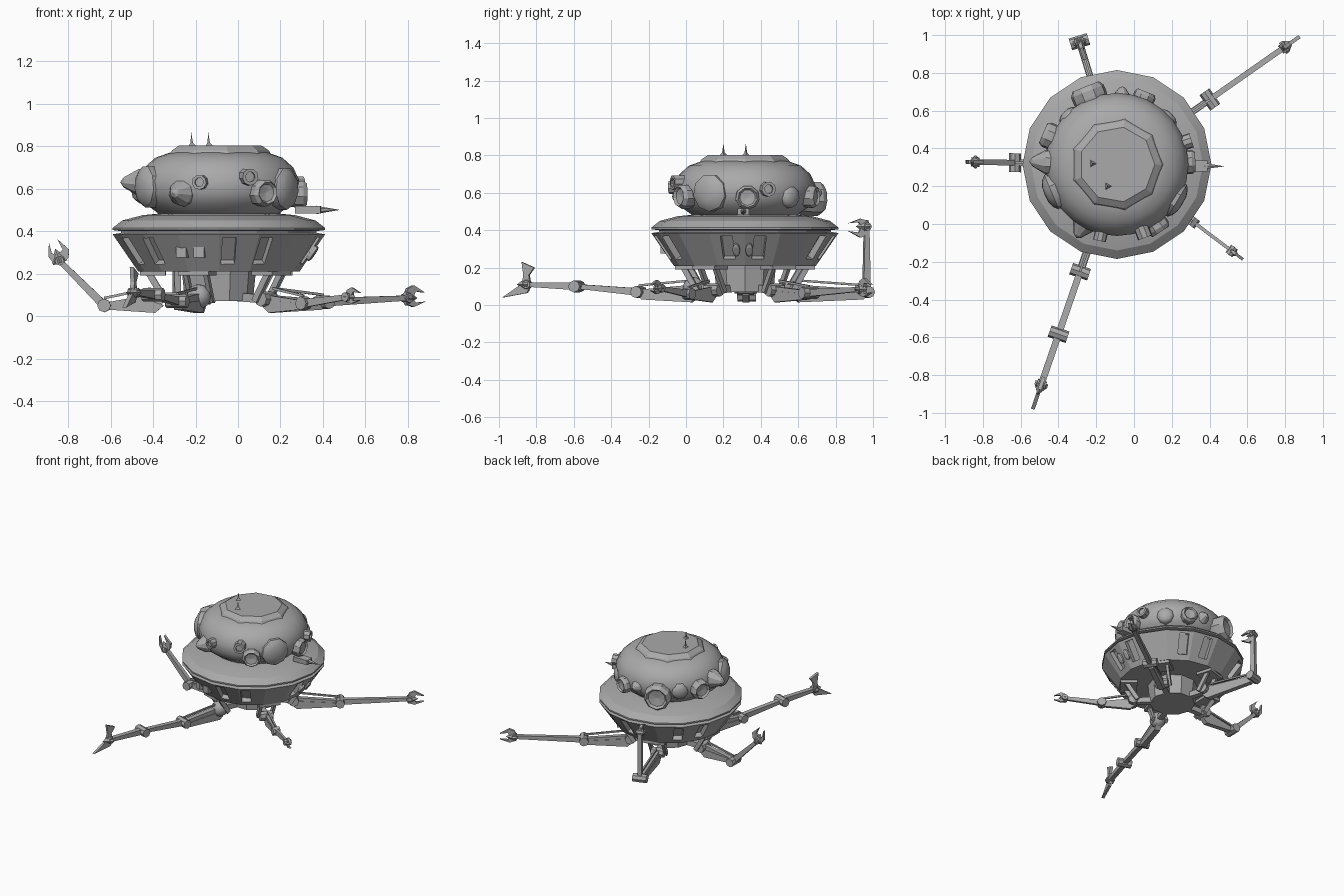
import bpy, bmesh, math
from mathutils import Matrix, Vector

if "Cube" in bpy.data.objects:
    bpy.data.objects.remove(bpy.data.objects["Cube"], do_unlink=True)

grey = bpy.data.materials.new("plain_grey")
GREY = (0.4, 0.4, 0.4, 1)
grey.use_nodes = True
grey.diffuse_color = GREY
grey.node_tree.nodes["Principled BSDF"].inputs["Base Color"].default_value = GREY

CENTRE = Matrix.Translation((-0.09, 0.315, 0))


def around(deg):
    """Frame at the body axis whose x points outward at an angle."""
    return CENTRE @ Matrix.Rotation(math.radians(deg), 4, 'Z')


def finish(name, bm, mat, smooth=0):
    bm.transform(mat)
    bmesh.ops.recalc_face_normals(bm, faces=bm.faces)
    me = bpy.data.meshes.new(name)
    bm.to_mesh(me)
    bm.free()
    me.materials.append(grey)
    ob = bpy.data.objects.new(name, me)
    bpy.context.collection.objects.link(ob)
    if smooth:
        bpy.ops.object.select_all(action='DESELECT')
        ob.select_set(True)
        bpy.context.view_layer.objects.active = ob
        bpy.ops.object.shade_smooth_by_angle(angle=math.radians(smooth))
    return ob


def lathe(name, profile, sides, mat=CENTRE, smooth=0):
    """Spin (radius, height) points about local z."""
    bm = bmesh.new()
    rings = []
    for r, z in profile:
        n = sides if r > 0 else 1
        rings.append([bm.verts.new((r * math.cos(math.tau * i / sides),
                                    r * math.sin(math.tau * i / sides), z)) for i in range(n)])
    for a, b in zip(rings, rings[1:]):
        for i in range(sides):
            j = (i + 1) % sides
            quad = [a[i % len(a)], a[j % len(a)], b[j % len(b)], b[i % len(b)]]
            bm.faces.new(list(dict.fromkeys(quad)))
    for ring in (rings[0], rings[-1]):
        if len(ring) > 1:
            bm.faces.new(ring)
    return finish(name, bm, mat, smooth)


def plate(name, outline, thick, mat):
    """Extrude an (x, z) outline sideways along y."""
    bm = bmesh.new()
    face = bm.faces.new([bm.verts.new((x, -thick / 2, z)) for x, z in outline])
    new = bmesh.ops.extrude_face_region(bm, geom=[face])["geom"]
    bmesh.ops.translate(bm, vec=(0, thick, 0),
                        verts=[v for v in new if isinstance(v, bmesh.types.BMVert)])
    return finish(name, bm, mat)


def box(name, size, mat):
    bm = bmesh.new()
    bmesh.ops.create_cube(bm, size=1)
    bmesh.ops.scale(bm, vec=size, verts=bm.verts)
    return finish(name, bm, mat)


def bar(name, p, q, w, h, mat, taper=1.0):
    """Straight beam between two (x, z) points, of width w and depth h."""
    d = Vector((q[0] - p[0], q[1] - p[1]))
    n = Vector((-d.y, d.x)).normalized() * h / 2
    p, q = Vector(p), Vector(q)
    return plate(name, [p - n, q - n * taper, q + n * taper, p + n], w, mat)


def pin(name, p, r, length, mat):
    """Octagonal hinge lying across a leg."""
    m = mat @ Matrix.Translation((p[0], 0, p[1])) @ Matrix.Rotation(math.pi / 2, 4, 'X')
    return lathe(name, [(r, -length / 2), (r, length / 2)], 8, m)


# Hull: skirt with sunken panels, rim and shallow deck
skirt = lathe("hull_skirt", [(0.15, 0.21), (0.38, 0.21), (0.50, 0.385), (0.47, 0.39)], 16)
tilt = Matrix.Rotation(math.atan2(0.12, 0.175), 4, 'Y')
cutters = []
for base in (35, 107, 179, 251, 323):
    for off in (25, 47):
        m = around(base + off) @ Matrix.Translation((0.45, 0, 0.30)) @ tilt
        cutters.append(box("panel_cutter", (0.09, 0.065, 0.15), m))
for c in cutters:
    mod = skirt.modifiers.new("panel", 'BOOLEAN')
    mod.operation, mod.object, mod.solver = 'DIFFERENCE', c, 'EXACT'
    bpy.context.view_layer.objects.active = skirt
    bpy.ops.object.modifier_apply(modifier=mod.name)
    bpy.data.objects.remove(c, do_unlink=True)
lathe("hull_band", [(0.46, 0.38), (0.46, 0.405)], 16)
lathe("hull_deck", [(0.46, 0.40), (0.50, 0.405), (0.50, 0.415), (0.455, 0.45),
                    (0.36, 0.475), (0.26, 0.485)], 16, smooth=20)
for a in (247, 258):
    box("front_port", (0.04, 0.05, 0.05), around(a) @ Matrix.Translation((0.435, 0, 0.30)))
for a in (354, 3):
    m = around(a) @ Matrix.Translation((0.435, 0, 0.30)) @ tilt @ Matrix.Diagonal((1, 0.5, 1, 1))
    lathe("oval_port", [(0.04, -0.005), (0.04, 0.015), (0.025, 0.02)], 12,
          m @ Matrix.Rotation(math.pi / 2, 4, 'Y'))

# Head: bulging ring with faceted crown
lathe("head", [(0.27, 0.47), (0.30, 0.495), (0.35, 0.53), (0.375, 0.58), (0.378, 0.64),
               (0.35, 0.70), (0.30, 0.745), (0.23, 0.77), (0, 0.775)], 28, smooth=50)
lathe("crown", [(0.25, 0.755), (0.235, 0.78), (0.20, 0.803), (0, 0.803)], 9)
for x, y in ((-0.22, 0.32), (-0.14, 0.20)):
    lathe("antenna", [(0.025, 0.80), (0.008, 0.815), (0, 0.865)], 3,
          Matrix.Translation((x, y, 0)))

# Sensor pods around the head: angle, height, radius, reach, kind
KINDS = {
    "dome": [(1, -0.5), (1, 0.35), (0.8, 0.7), (0.45, 0.95), (0, 1)],
    "lens": [(0.85, -1), (1, 0.3), (1, 0.7), (0.8, 1), (0.65, 0.8), (0, 0.7)],
    "cone": [(1, -0.5), (0.95, 0.2), (0.35, 0.85), (0, 1)],
    "tube": [(1, -1), (1, 1), (0.6, 1), (0.6, 0.8)],
}
PODS = [
    (178, 0.63, 0.07, 0.11, "cone"), (157, 0.60, 0.07, 0.07, "lens"),
    (203, 0.61, 0.10, 0.06, "dome"), (241, 0.58, 0.065, 0.09, "cone"),
    (257, 0.63, 0.035, 0.06, "tube"), (291, 0.655, 0.04, 0.06, "tube"),
    (303, 0.58, 0.065, 0.07, "lens"), (329, 0.60, 0.10, 0.05, "dome"),
    (2, 0.575, 0.065, 0.06, "lens"), (18, 0.62, 0.04, 0.06, "tube"),
    (42, 0.58, 0.06, 0.04, "dome"), (68, 0.58, 0.06, 0.06, "lens"),
    (86, 0.60, 0.05, 0.06, "cone"), (112, 0.57, 0.095, 0.09, "lens"),
    (135, 0.60, 0.06, 0.04, "dome"),
]
for a, z, r, reach, kind in PODS:
    m = around(a) @ Matrix.Translation((0.355, 0, z)) @ Matrix.Rotation(math.pi / 2, 4, 'Y')
    lathe("sensor_" + kind, [(r * s, reach * t) for s, t in KINDS[kind]], 9, m,
          40 if kind == "dome" else 0)

# Side gun under the head
gun = around(359)
box("gun_body", (0.12, 0.06, 0.035), gun @ Matrix.Translation((0.42, 0, 0.50)))
lathe("gun_barrel", [(0.02, 0.46), (0.012, 0.50), (0, 0.57)], 6,
      gun @ Matrix.Translation((0, 0, 0.50)) @ Matrix.Rotation(math.pi / 2, 4, 'Y'))

# Neck below the hull
lathe("neck", [(0.16, 0.07), (0.175, 0.22)], 10)

# Legs: angle, joint chain in (reach, height), beam width, claw direction, claw size
HOOK = [(-0.02, 0), (0, 0.045), (0.035, 0.06), (0.10, 0.025), (0.045, 0.032), (0.03, 0)]
BLADE = [(-0.02, 0), (-0.01, 0.05), (-0.04, 0.09), (0.03, 0.12), (0.02, 0.05), (0.03, 0)]
SPIKE = [(-0.03, 0.01), (0.02, 0.01), (0.14, -0.07), (0, -0.045)]
LEGS = [
    (35, [(0.28, 0.08), (0.60, 0.065), (1.08, 0.085)], 0.03, 0, 1.0),
    (107, [(0.28, 0.09), (0.68, 0.07), (0.68, 0.42)], 0.03, 180, 1.0),
    (179, [(0.28, 0.09), (0.54, 0.05), (0.75, 0.26)], 0.03, 70, 1.0),
    (251, [(0.28, 0.09), (0.60, 0.07), (0.95, 0.10), (1.23, 0.11)], 0.035, 0, 1.0),
    (323, [(0.28, 0.08), (0.50, 0.06), (0.76, 0.09)], 0.018, 0, 0.75),
]
for a, pts, w, turn, size in LEGS:
    m = around(a)
    hip, knee, end = pts[0], pts[1], pts[-1]
    # mounting struts and lower guard
    for side in (-0.05, 0.05):
        bar("hip_strut", (0.34, 0.22), (0.25, 0.07), 0.02, 0.03,
            m @ Matrix.Translation((0, side, 0)))
    box("strut_pad", (0.12, 0.15, 0.02), m @ Matrix.Translation((0.31, 0, 0.20)))
    bar("hip_link", (0.12, 0.09), hip, 0.04, 0.04, m)
    plate("leg_guard", [(0.26, 0.05), (0.30, 0.015), (knee[0] - 0.02, 0.03),
                        (knee[0], 0.06), (0.30, 0.075)], w * 1.2, m)
    bar("piston", (0.32, 0.13), (knee[0], knee[1] + 0.035), 0.012, 0.012, m)
    for p, q in zip(pts, pts[1:]):
        bar("leg_beam", p, q, w, 0.04, m, 0.6)
    pin("hip_pin", hip, 0.035, 0.09, m)
    for p in pts[1:-1]:
        pin("knee_pin", p, 0.032, 0.10 if w > 0.02 else 0.05, m)
    pin("wrist_pin", end, 0.022, 0.05, m)
    # claw prongs
    c = (m @ Matrix.Translation((end[0], 0, end[1]))
         @ Matrix.Rotation(-math.radians(turn), 4, 'Y') @ Matrix.Scale(size, 4))
    if a == 251:
        plate("upper_blade", BLADE, 0.02, c)
        plate("lower_spike", SPIKE, 0.02, c)
    else:
        plate("upper_prong", HOOK, 0.02, c)
        plate("lower_prong", [(x, -z * 0.7) for x, z in HOOK], 0.02, c)
    lathe("claw_collar", [(0.035, -0.01), (0.035, 0.01), (0, 0.06)], 4,
          c @ Matrix.Rotation(math.pi / 2, 4, 'Y'))

# Ball at the root of the front leg
bm = bmesh.new()
bmesh.ops.create_uvsphere(bm, u_segments=12, v_segments=8, radius=0.058)
finish("front_hip_ball", bm, around(251) @ Matrix.Translation((0.29, 0, 0.092)), 40)
